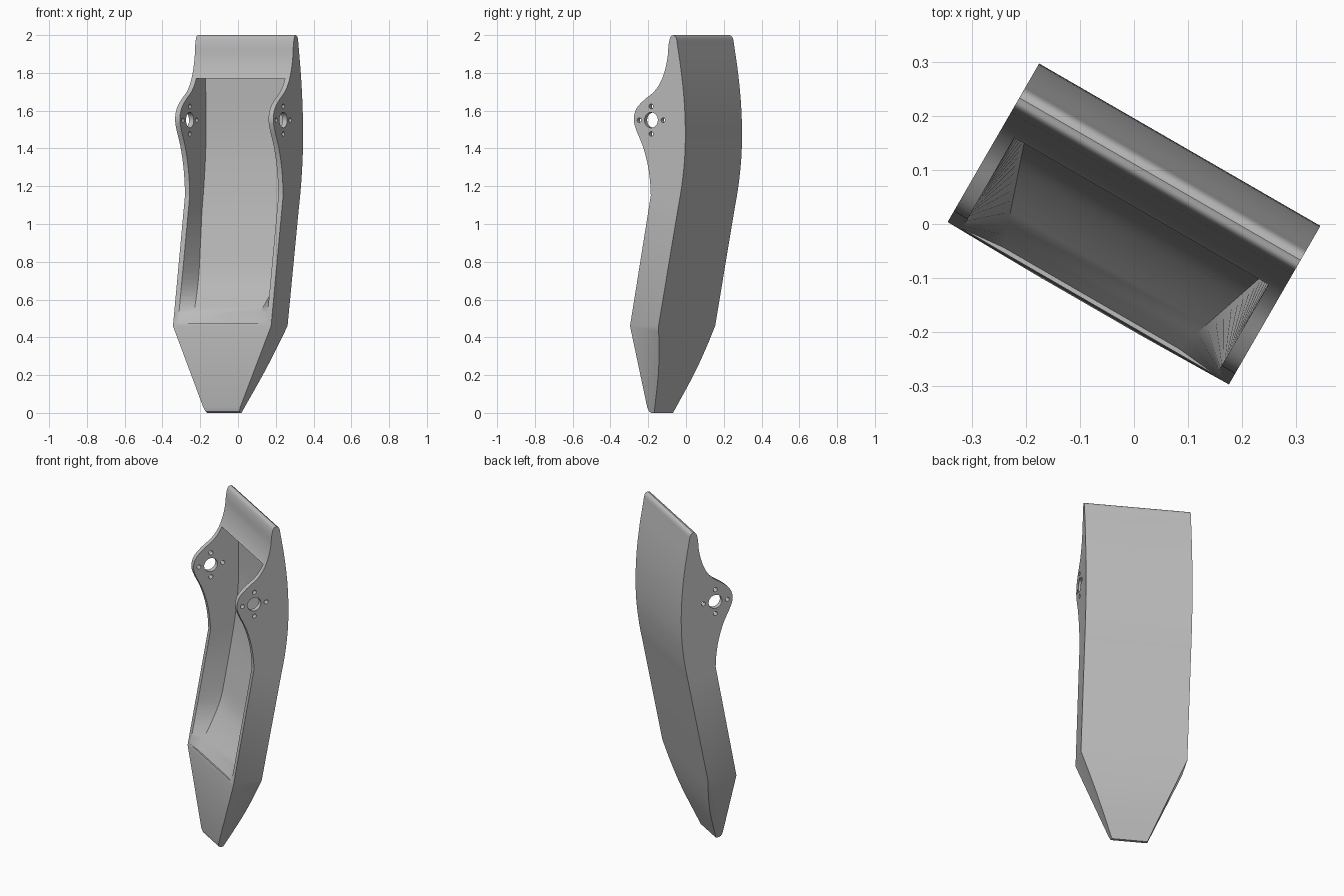
import bpy, bmesh, math
from mathutils import Matrix, Vector

if "Cube" in bpy.data.objects:
    bpy.data.objects.remove(bpy.data.objects["Cube"])

TURN = Matrix.Rotation(math.radians(-30), 4, 'Z')
HALF, TIP, KNEE = 0.30, 0.10, 0.46      # half widths and height of the taper
SKIN = 0.271                            # half width of the pocket

grey = bpy.data.materials.new("plain_grey")
grey.use_nodes = True
grey.diffuse_color = (0.5, 0.5, 0.5, 1)
grey.node_tree.nodes["Principled BSDF"].inputs["Base Color"].default_value = (0.5, 0.5, 0.5, 1)


def spline(points, steps=5):
    """Smooth curve through 2D points (Catmull-Rom)."""
    p = [Vector(q) for q in points]
    p = [2 * p[0] - p[1]] + p + [2 * p[-1] - p[-2]]
    out = []
    for a, b, c, d in zip(p, p[1:], p[2:], p[3:]):
        for i in range(steps):
            t = i / steps
            out.append(0.5 * (2 * b + (c - a) * t + (2 * a - 5 * b + 4 * c - d) * t * t
                              + (3 * b - a - 3 * c + d) * t ** 3))
    return out + [p[-2]]


def make_object(name, bm):
    bmesh.ops.recalc_face_normals(bm, faces=bm.faces)
    mesh = bpy.data.meshes.new(name)
    bm.to_mesh(mesh)
    bm.free()
    mesh.materials.append(grey)
    ob = bpy.data.objects.new(name, mesh)
    bpy.context.collection.objects.link(ob)
    return ob


# Side outline as (depth, height): front edge upward, rounded top, back edge down
front = spline([(-0.042, 1.15), (-0.046, 1.22), (-0.06, 1.31), (-0.09, 1.41), (-0.132, 1.5),
                (-0.146, 1.555), (-0.13, 1.61), (-0.085, 1.655), (-0.023, 1.7), (0.017, 1.75),
                (0.043, 1.81), (0.06, 1.88), (0.067, 1.95), (0.078, 1.99), (0.096, 2.0)])
back = spline([(0.096, 2.0), (0.113, 1.985), (0.122, 1.94), (0.145, 1.8), (0.162, 1.65),
               (0.169, 1.5), (0.165, 1.35), (0.147, 1.2), (0.122, 1.07)])
lower_back = spline([(0.005, KNEE), (-0.022, 0.34), (-0.062, 0.2), (-0.137, 0)], 4)
toe = [(-0.155, 0), (-0.166, 0.008), (-0.172, 0.03)]
upper = [Vector((-0.169, KNEE))] + front + back[1:] + [lower_back[0]]
lower = lower_back[1:] + [Vector(q) for q in toe]


# Body: outline spread to both sides, narrowing below the knee
def half_width(z):
    return HALF if z >= KNEE else TIP + (HALF - TIP) * z / KNEE


bm = bmesh.new()
outline = upper + lower
sides = [[bm.verts.new((s * half_width(q.y), q.x, q.y)) for q in outline] for s in (-1, 1)]
n, k = len(outline), len(upper)
for i in range(n):
    j = (i + 1) % n
    bm.faces.new((sides[0][i], sides[0][j], sides[1][j], sides[1][i]))
for ring in sides:
    bm.faces.new(ring[:k])
    bm.faces.new([ring[0]] + ring[k - 1:])
body = make_object("curved_shell", bm)


# Pocket cutter: (height, rim depth, floor depth, floor half width)
def rim_depth(z):
    return -0.169 + (z - KNEE) * 0.184


floor = spline([(1.77, 0.126), (1.6, 0.13), (1.4, 0.128), (1.2, 0.108), (1.05, 0.083),
                (0.88, 0.045), (0.74, 0.01), (0.65, -0.035), (0.56, -0.095), (0.475, -0.158)], 3)
bm = bmesh.new()
rings = []
for z, v in floor:
    foot = min(SKIN, 0.241 + 0.34 * v)
    rim = min(rim_depth(z), v - 0.006, -0.04)
    half = [(SKIN, -0.4), (SKIN, rim), (foot, v)]
    loop = half + [(-u, d) for u, d in reversed(half)]
    rings.append([bm.verts.new((u, d, z)) for u, d in loop])
for a, b in zip(rings, rings[1:]):
    for i in range(6):
        j = (i + 1) % 6
        bm.faces.new((a[i], a[j], b[j], b[i]))
bm.faces.new(rings[0])
bm.faces.new(rings[-1])
cutters = [make_object("pocket_cutter", bm)]

# Pivot hole with four bolt holes around it
HOLE = Vector((0, -0.04, 1.55))
holes = [(0, 0, 0.041)] + [(0.073 * math.cos(a), 0.073 * math.sin(a), 0.0125)
                           for a in (0, math.pi / 2, math.pi, math.pi * 1.5)]
bm = bmesh.new()
for dy, dz, r in holes:
    place = Matrix.Translation(HOLE + Vector((0, dy, dz))) @ Matrix.Rotation(math.pi / 2, 4, 'Y')
    bmesh.ops.create_cone(bm, cap_ends=True, segments=32, radius1=r, radius2=r, depth=1, matrix=place)
cutters.append(make_object("hole_cutter", bm))

# Cut the shell, then drop the cutters
for c in cutters:
    c.hide_render = True
    mod = body.modifiers.new(c.name, 'BOOLEAN')
    mod.operation, mod.solver, mod.object = 'DIFFERENCE', 'EXACT', c
bpy.context.view_layer.update()
cut = bpy.data.meshes.new_from_object(body.evaluated_get(bpy.context.evaluated_depsgraph_get()))
body.modifiers.clear()
body.data = cut
for c in cutters:
    bpy.data.objects.remove(c)

# Turn the part and shade it
cut.transform(TURN)
cut.materials.clear()
cut.materials.append(grey)
for f in cut.polygons:
    f.material_index = 0
bpy.ops.object.select_all(action='DESELECT')
body.select_set(True)
bpy.context.view_layer.objects.active = body
bpy.ops.object.shade_smooth_by_angle(angle=math.radians(30))
